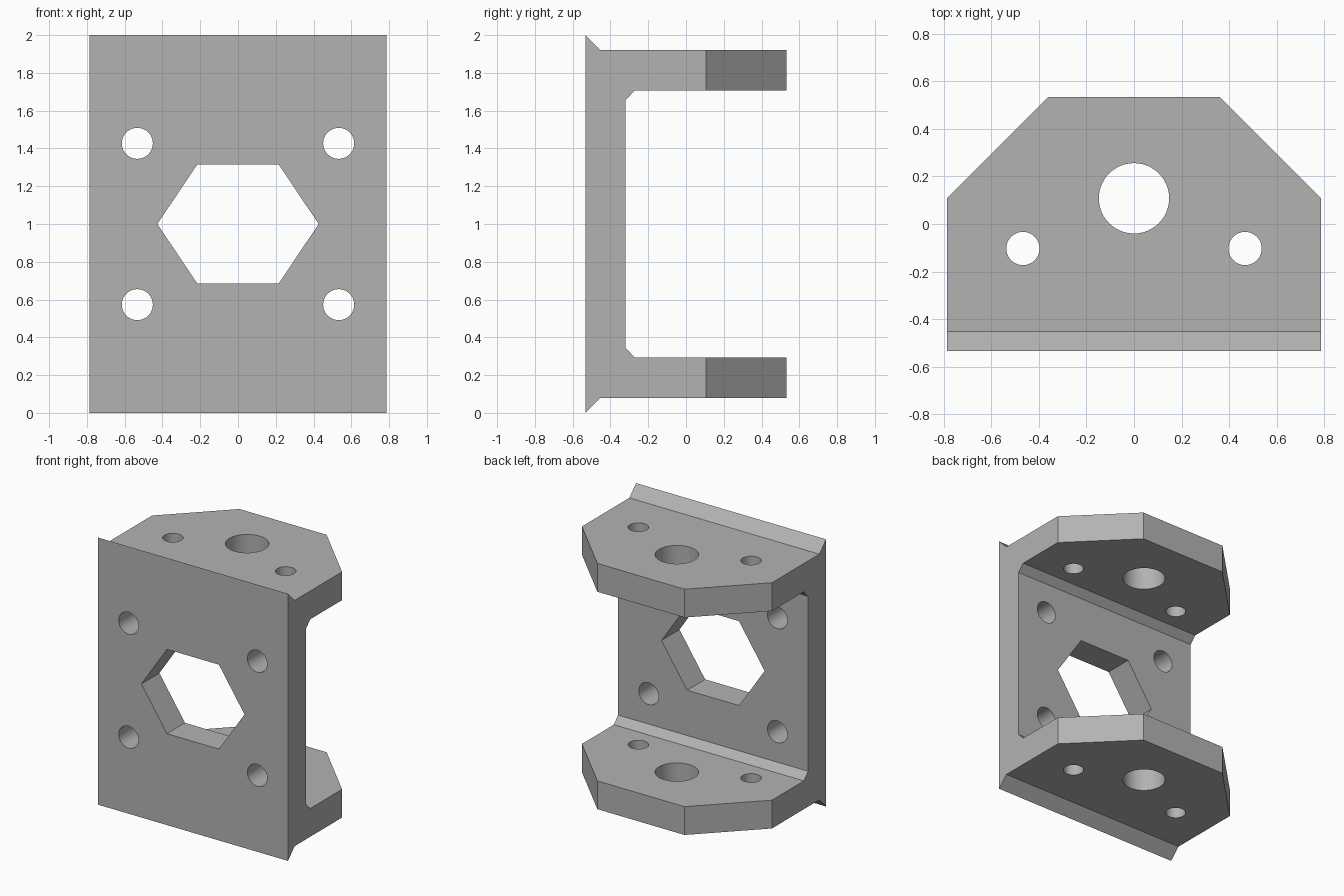
import bpy
import bmesh
from math import cos, sin, tau, radians
from mathutils import Matrix, Vector

cube = bpy.data.objects.get("Cube")
if cube:
    bpy.data.objects.remove(cube, do_unlink=True)

W, D = 0.787, 0.533          # half width, half depth
AXES = {                     # (profile u, profile v, extrusion) directions
    "x": ((0, 1, 0), (0, 0, 1), (1, 0, 0)),
    "y": ((1, 0, 0), (0, 0, 1), (0, 1, 0)),
    "z": ((1, 0, 0), (0, 1, 0), (0, 0, 1)),
}

metal = bpy.data.materials.new("grey_metal")
metal.use_nodes = True
grey = (0.45, 0.45, 0.45, 1)
metal.diffuse_color = grey
metal.node_tree.nodes["Principled BSDF"].inputs["Base Color"].default_value = grey


def prism(name, outline, axis, start, end):
    """Extrude a closed outline along an axis."""
    u, v, w = (Vector(a) for a in AXES[axis])
    bm = bmesh.new()
    face = bm.faces.new([bm.verts.new(u * a + v * b + w * start) for a, b in outline])
    ext = bmesh.ops.extrude_face_region(bm, geom=[face])
    moved = [g for g in ext["geom"] if isinstance(g, bmesh.types.BMVert)]
    bmesh.ops.transform(bm, matrix=Matrix.Translation(w * (end - start)), verts=moved)
    bmesh.ops.recalc_face_normals(bm, faces=bm.faces)
    mesh = bpy.data.meshes.new(name)
    bm.to_mesh(mesh)
    bm.free()
    mesh.materials.append(metal)
    obj = bpy.data.objects.new(name, mesh)
    bpy.context.collection.objects.link(obj)
    return obj


def circle(u, v, r, n=48):
    return [(u + r * cos(tau * i / n), v + r * sin(tau * i / n)) for i in range(n)]


def combine(target, cutter, operation):
    """Apply a boolean and discard the cutter."""
    cutter.hide_render = True
    mod = target.modifiers.new(cutter.name, "BOOLEAN")
    mod.operation, mod.object, mod.solver = operation, cutter, "EXACT"
    bpy.context.view_layer.objects.active = target
    bpy.ops.object.modifier_apply(modifier=mod.name)
    bpy.data.objects.remove(cutter, do_unlink=True)


# Channel section: back web, two flanges, flared lips and inner fillet chamfers
upper = [(-D, 2), (-0.453, 1.92), (D, 1.92), (D, 1.708), (-0.27, 1.708), (-0.32, 1.655)]
section = upper + [(y, 2 - z) for y, z in reversed(upper)]
bracket = prism("bracket", section, "x", -W, W)

# Clipped flange corners
right_edge = [(W, -1), (W, 0.107), (0.36, D), (0.36, 1)]
clip = [(W, -1), (W, 0.107), (0.36, D + 0.001)]
plan = clip + [(-x, y) for x, y in reversed(clip)]
combine(bracket, prism("plan_outline", plan, "z", -1, 3), "INTERSECT")

# Hexagonal window in the web
window = [(0.427, 1), (0.215, 1.316), (-0.215, 1.316),
          (-0.427, 1), (-0.215, 0.684), (0.215, 0.684)]
combine(bracket, prism("window_cutter", window, "y", -1, 0), "DIFFERENCE")

# Four mounting holes in the web
for x in (-0.533, 0.533):
    for z in (0.573, 1.427):
        combine(bracket, prism("web_hole", circle(x, z, 0.082), "y", -1, 0), "DIFFERENCE")

# Shaft hole and two bolt holes through both flanges
for x, y, r in ((0, 0.108, 0.148), (-0.467, -0.103, 0.07), (0.467, -0.103, 0.07)):
    combine(bracket, prism("flange_hole", circle(x, y, r), "z", -1, 3), "DIFFERENCE")

# Smooth hole walls, crisp edges
bpy.ops.object.select_all(action="DESELECT")
bracket.select_set(True)
bpy.context.view_layer.objects.active = bracket
bpy.ops.object.shade_smooth_by_angle(angle=radians(30))
